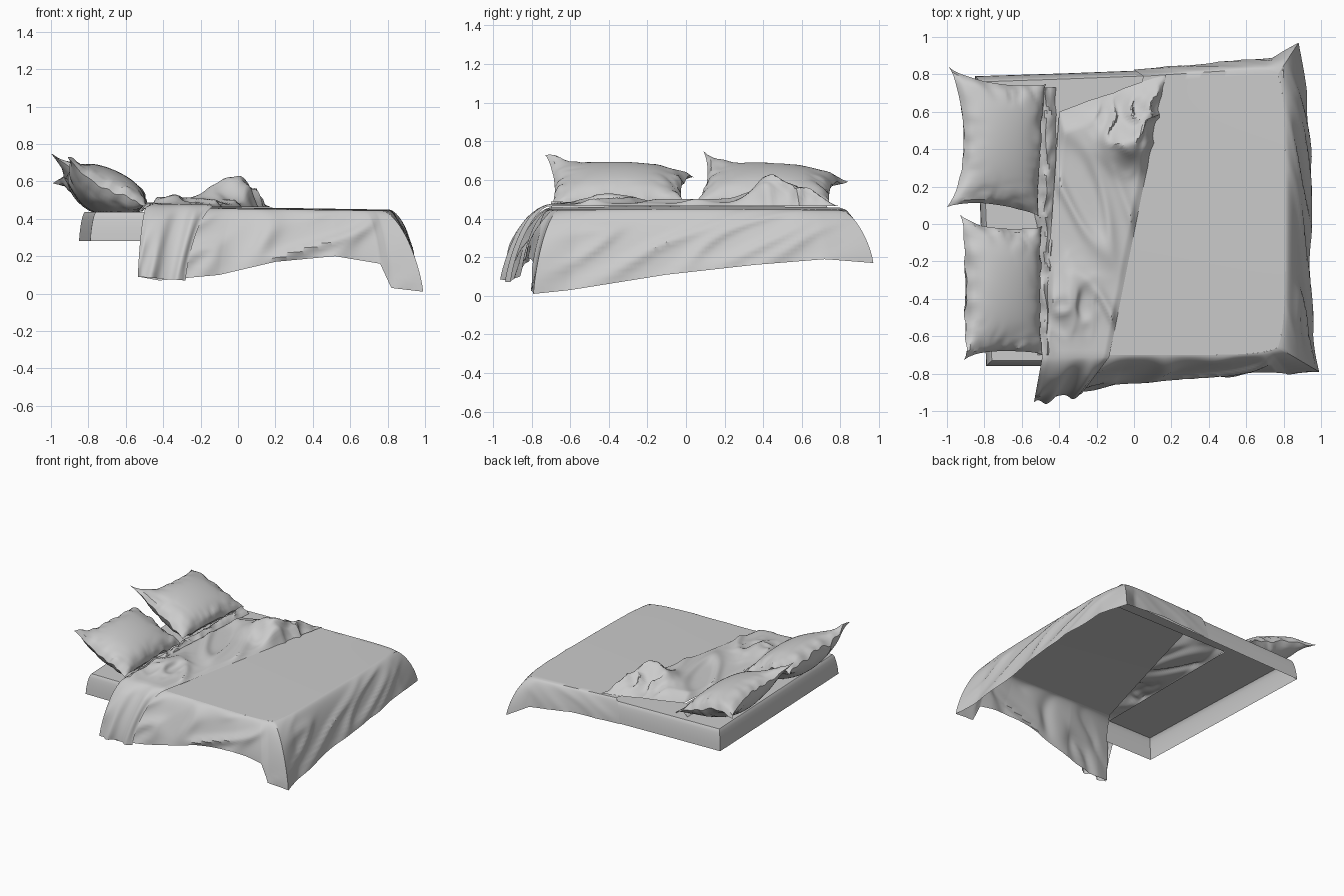
import bpy, bmesh, math
from mathutils import Vector, noise

if "Cube" in bpy.data.objects:
    bpy.data.objects.remove(bpy.data.objects["Cube"])

cloth = bpy.data.materials.new("plain grey cloth")
cloth.use_nodes = True
grey = (0.6, 0.6, 0.6, 1)
cloth.diffuse_color = grey
cloth.node_tree.nodes["Principled BSDF"].inputs["Base Color"].default_value = grey
parts = []


def surface(name, *patches):
    """Weld grid patches, each (columns, rows, function of u and v), into one cloth."""
    bm = bmesh.new()
    for nu, nv, fn in patches:
        grid = [[bm.verts.new(fn(i / nu, j / nv)) for j in range(nv + 1)] for i in range(nu + 1)]
        for a, b in zip(grid, grid[1:]):
            for j in range(nv):
                bm.faces.new((a[j], b[j], b[j + 1], a[j + 1]))
    bmesh.ops.remove_doubles(bm, verts=bm.verts, dist=0.0005)
    bmesh.ops.recalc_face_normals(bm, faces=bm.faces)
    mesh = bpy.data.meshes.new(name)
    bm.to_mesh(mesh)
    bm.free()
    mesh.materials.append(cloth)
    obj = bpy.data.objects.new(name, mesh)
    bpy.context.collection.objects.link(obj)
    parts.append(obj)


def lerp(a, b, t):
    return a + (b - a) * t


def along(table, t):
    """Point on a polyline whose rows start with the parameter."""
    for a, b in zip(table, table[1:]):
        if t <= b[0]:
            return Vector(a[1:]).lerp(Vector(b[1:]), (t - a[0]) / (b[0] - a[0]))
    return Vector(table[-1][1:])


def crease(x, y, seed):
    """Soft cloth ridges between 0 and 1."""
    return math.exp(-(4.5 * noise.noise(Vector((x, y, seed)))) ** 2)


def hang(top, hem, q):
    """Rounded drop from a top edge to a hem."""
    h, v = 1 - (1 - q) ** 1.3, q ** 1.6
    return Vector((lerp(top.x, hem.x, h), lerp(top.y, hem.y, h), lerp(top.z, hem.z, v)))


# Mattress end: open underneath, with a softly rounded rim
def mattress_top(u, v):
    return Vector((lerp(lerp(-0.76, -0.82, v), -0.38, u),
                   lerp(-0.73, lerp(0.76, 0.775, u), v), 0.435))


def mattress_side(edge, start, end):
    def fn(t, q):
        top = edge(t)
        splay = Vector(start).lerp(Vector(end), t)
        return hang(top, top + splay, q)
    return fn


drop = -0.155
surface("mattress",
        (6, 14, mattress_top),
        (6, 6, mattress_side(lambda t: mattress_top(t, 0), (-0.03, -0.03, drop), (0, -0.03, drop))),
        (6, 6, mattress_side(lambda t: mattress_top(t, 1), (-0.03, 0.03, drop), (0, 0.03, drop))),
        (14, 6, mattress_side(lambda t: mattress_top(0, t), (-0.03, -0.03, drop), (-0.03, 0.03, drop))))


# Sheet along the back edge of the mattress
def back_top(u, v):
    return Vector((lerp(-0.38, 0.8, u), lerp(0.55, lerp(0.775, 0.82, u), v), 0.435))


surface("back_sheet",
        (20, 4, back_top),
        (20, 6, mattress_side(lambda t: back_top(t, 1), (0, 0.03, drop), (0, 0.03, drop))))


# Gathered sheet between the pillows and the turned-back end
def ruffle(u, v):
    y = lerp(-0.7, 0.73, v)
    lift = math.sin(math.pi * u) * (0.025 + 0.025 * crease(u * 2, y * 9, 4))
    return Vector((lerp(-0.52, -0.42, u) + 0.02 * noise.noise(Vector((u, y * 8, 6))), y, 0.438 + lift))


surface("gathered_sheet", (8, 70, ruffle))


# Blanket: flat top with rounded foot corners and a hem hanging on three sides
def blanket_top(u, v):
    front, back = (u * (1 - v)) ** 10, (u * v) ** 10
    y = lerp(-0.7, lerp(0.79, 0.84, u), v) + 0.04 * (front - back)
    x = lerp(lerp(-0.36, 0.05, v), 0.81, u) - 0.04 * (front + back)
    z = 0.458 - 0.015 * u + 0.006 * math.sin(v * math.pi)
    return Vector((x, y, z))


front_hem = [(0, -0.53, -0.93, 0.09), (0.1, -0.42, -0.91, 0.07), (0.3, -0.1, -0.85, 0.1),
             (0.5, 0.2, -0.82, 0.17), (0.75, 0.52, -0.81, 0.2), (0.9, 0.76, -0.8, 0.16),
             (0.95, 0.82, -0.8, 0.03), (1, 0.99, -0.79, 0.01)]
foot_hem = [(0, 0.99, -0.79, 0.01), (0.12, 0.95, -0.6, 0.03), (0.4, 0.94, -0.1, 0.11),
            (0.7, 0.94, 0.35, 0.16), (0.9, 0.92, 0.72, 0.19), (1, 0.88, 0.97, 0.17)]
back_hem = [(0, 0.88, 0.97, 0.17), (0.15, 0.74, 0.89, 0.24), (0.5, 0.4, 0.86, 0.28),
            (1, 0, 0.825, 0.28)]


def blanket_side(edge, hem, out, depth):
    def fn(t, q):
        p = hang(edge(t), along(hem, t), q)
        # slanting pleats that fade at the corners
        run = p.x + p.y
        pleat = crease(run * 3 - p.z * 5, p.z * 2.5 + run * 0.6, 7)
        fade = min(1, 6 * t, 6 * (1 - t)) * math.sin(min(q * 2.2, 1.57))
        return p + Vector(out) * (pleat - 0.4) * fade * depth
    return fn


surface("blanket",
        (40, 44, blanket_top),
        (160, 20, blanket_side(lambda t: blanket_top(t, 0), front_hem, (0, -1, 0), 0.03)),
        (88, 20, blanket_side(lambda t: blanket_top(1, t), foot_hem, (1, 0, 0), 0.02)),
        (40, 10, blanket_side(lambda t: blanket_top(1 - t, 1), back_hem, (0, 1, 0), 0.006)))


# Turned-back end: crumpled layer that also hangs over the front
def turned_end(u, v):
    w = (v - 0.25) / 0.75
    rim = min(1, 14 * u, 14 * (1 - u), 14 * (1 - v))
    if w < 0:
        q = -w * 3
        top = Vector((lerp(-0.49, -0.13, u), -0.7, 0.464 + 0.01 * rim))
        hem = Vector((lerp(-0.535, -0.28, u), lerp(-0.945, -0.9, u), lerp(0.09, 0.07, u)))
        p = hang(top, hem, q)
        p.y -= 0.008 + 0.035 * rim * (crease(p.x * 6 - p.z * 2.5, p.z * 1.5, 5) - 0.4) * min(1, q * 3)
        return p
    y = lerp(-0.7, lerp(0.6, 0.8, u), w)
    x = lerp(-0.49 + 0.09 * w, -0.13 + 0.2 * (y + 0.7), u)
    # scrunched heap near the back, a smaller one in front, gentle folds elsewhere
    heap = math.exp(-((x + 0.04) / 0.13) ** 2 - ((y - 0.44) / 0.12) ** 2)
    bunch = math.exp(-((x - 0.03) / 0.2) ** 2 - ((y - 0.6) / 0.2) ** 2)
    bunch += 0.5 * math.exp(-((x + 0.33) / 0.12) ** 2 - ((y + 0.42) / 0.15) ** 2)
    wave = crease(x * 5 + y * 2, y * 1.1 - x, 1)
    fine = crease(x * 9, y * 7, 2)
    z = 0.464 + rim * (0.012 + 0.026 * wave * min(1, w * 8) + 0.13 * heap + 0.06 * bunch * fine)
    return Vector((x + 0.03 * bunch * (fine - 0.3), y + 0.02 * bunch * (wave - 0.5), z))


surface("turned_end", (48, 110, turned_end))


# Pillows: plump, pinched at the seam, with creased borders and floppy pointed corners
def pillow(name, head_front, head_back, foot_front, foot_back, front_tip, back_tip, seed):
    a, b, c, d = map(Vector, (head_front, head_back, foot_front, foot_back))
    normal = (c - a + d - b).cross(b - a + d - c).normalized()

    def side(sign):
        def fn(u, v):
            s, t = 2 * u - 1, 2 * v - 1
            m, n = 1 - s * s, 1 - t * t
            s2 = s * (1 - 0.06 * n ** 0.5)
            t2 = t * (1 - 0.06 * m ** 0.5)
            p = a.lerp(c, s2 / 2 + 0.5).lerp(b.lerp(d, s2 / 2 + 0.5), t2 / 2 + 0.5)
            p += Vector(front_tip) * ((1 - u) * (1 - v)) ** 6
            p += Vector(back_tip) * ((1 - u) * v) ** 5
            # creases run inward from the seams
            border = 1 - min(m, n)
            fold = crease(s * 1.2 + 2 * t * abs(s), t * 3 + s * t, seed) * border ** 3
            puff = 0.125 * (m * n) ** 0.5 * (1 - 0.35 * fold)
            flop = 0.04 * border ** 4 * noise.noise(Vector((s * 3, t * 4, seed)))
            p += normal * (sign * puff + flop - 0.02 * m * n)
            p.z = max(p.z, 0.437)
            return p
        return fn
    surface(name, (32, 36, side(1)), (32, 36, side(-1)))


pillow("back_pillow", (-0.92, 0.12, 0.65), (-0.92, 0.78, 0.64), (-0.51, 0.04, 0.48),
       (-0.47, 0.75, 0.47), (-0.08, -0.03, 0.1), (-0.07, 0.06, -0.05), 11)
pillow("front_pillow", (-0.91, -0.7, 0.65), (-0.91, 0, 0.66), (-0.49, -0.7, 0.47),
       (-0.49, -0.01, 0.47), (0, -0.03, 0.08), (-0.02, 0.05, -0.05), 17)

# Soft shading with crisp folds
bpy.ops.object.select_all(action="DESELECT")
for obj in parts:
    obj.select_set(True)
bpy.context.view_layer.objects.active = parts[0]
bpy.ops.object.shade_smooth_by_angle(angle=math.radians(35))
